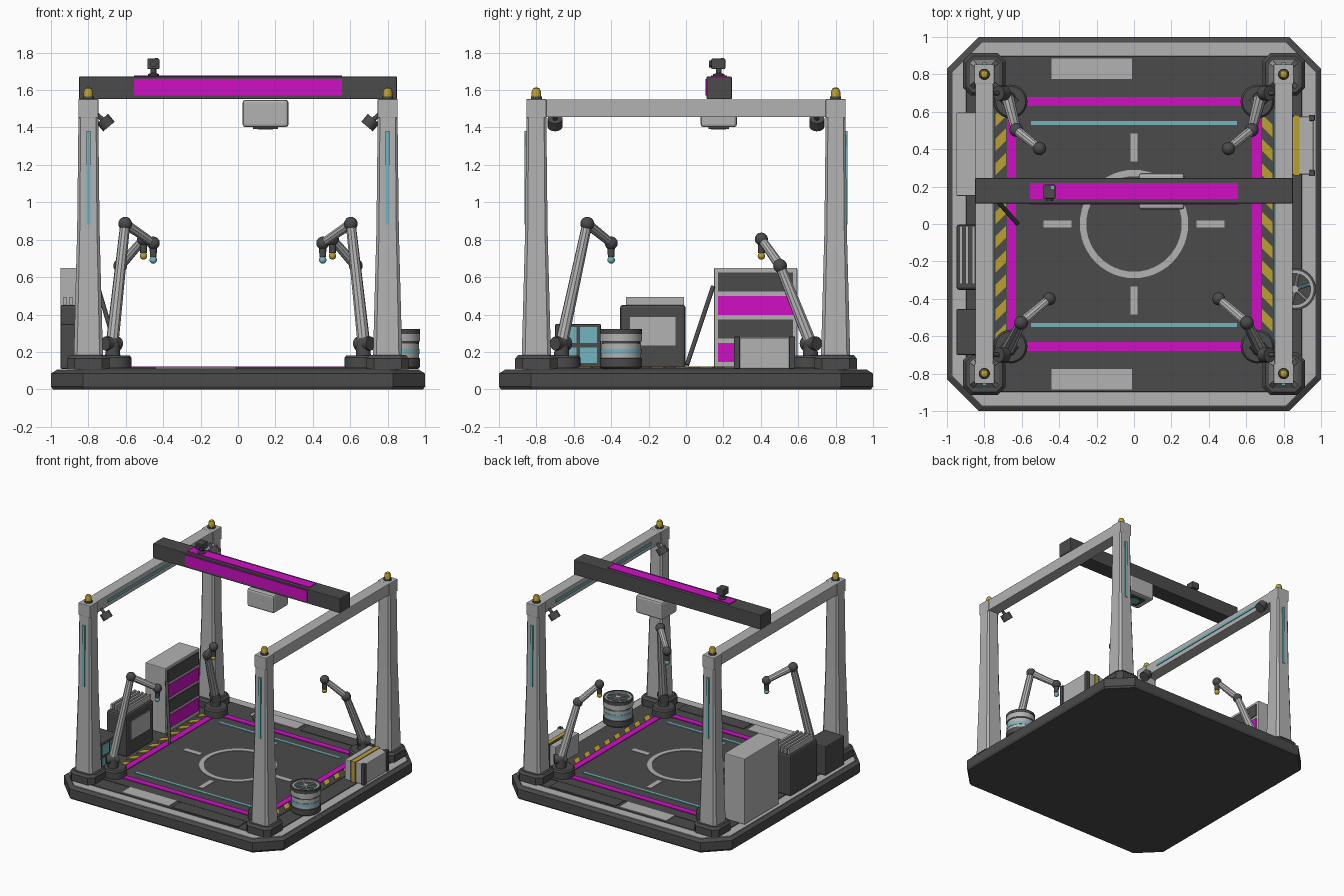
import bpy, bmesh, math
from mathutils import Vector

if "Cube" in bpy.data.objects:
    bpy.data.objects.remove(bpy.data.objects["Cube"])


def material(name, r, g, b):
    m = bpy.data.materials.new(name)
    m.use_nodes = True
    m.diffuse_color = (r, g, b, 1)
    m.node_tree.nodes["Principled BSDF"].inputs["Base Color"].default_value = (r, g, b, 1)
    return m


DARK = material("dark_grey", .07, .07, .07)
LIGHT = material("light_grey", .45, .45, .45)
PINK = material("magenta", .62, .005, .56)
CYAN = material("cyan", .17, .47, .53)
GOLD = material("yellow", .5, .35, .03)


def finish(name, bm, mat, bevel=0, smooth=False):
    bmesh.ops.recalc_face_normals(bm, faces=bm.faces)
    mesh = bpy.data.meshes.new(name)
    bm.to_mesh(mesh)
    bm.free()
    ob = bpy.data.objects.new(name, mesh)
    bpy.context.collection.objects.link(ob)
    mesh.materials.append(mat)
    if bevel:
        mod = ob.modifiers.new("edge", "BEVEL")
        mod.width, mod.segments = bevel, 2
    if smooth:
        bpy.ops.object.select_all(action="DESELECT")
        ob.select_set(True)
        bpy.context.view_layer.objects.active = ob
        bpy.ops.object.shade_smooth_by_angle(angle=math.radians(35))
    return ob


def box(name, mat, x, y, z, bevel=0):
    """Box from (low, high) pairs."""
    bm = bmesh.new()
    bmesh.ops.create_cube(bm, size=1)
    for v in bm.verts:
        v.co = [r[0] if c < 0 else r[1] for c, r in zip(v.co, (x, y, z))]
    return finish(name, bm, mat, bevel)


def side(s, a, b):
    """A range mirrored to side s."""
    return tuple(sorted((s * a, s * b)))


def loft(name, mat, rings, wrap=False, smooth=False):
    bm = bmesh.new()
    rows = [[bm.verts.new(p) for p in r] for r in rings]
    n = len(rows[0])
    pairs = list(zip(rows, rows[1:])) + ([(rows[-1], rows[0])] if wrap else [])
    for a, b in pairs:
        for i in range(n):
            j = (i + 1) % n
            bm.faces.new((a[i], a[j], b[j], b[i]))
    if not wrap:
        bm.faces.new(rows[0])
        bm.faces.new(rows[-1])
    return finish(name, bm, mat, 0, smooth)


def octagon(h, c, z, x=0, y=0):
    k = h - c
    pts = ((h, -k), (h, k), (k, h), (-k, h), (-h, k), (-h, -k), (-k, -h), (k, -h))
    return [(x + a, y + b, z) for a, b in pts]


def circle(r, z, x=0, y=0, n=32):
    return [(x + r * math.cos(math.tau * i / n), y + r * math.sin(math.tau * i / n), z)
            for i in range(n)]


def turned(name, mat, x, y, profile):
    return loft(name, mat, [circle(r, z, x, y) for r, z in profile], smooth=True)


def rod(name, mat, a, b, r1, r2, n=16):
    a, b = Vector(a), Vector(b)
    bm = bmesh.new()
    bmesh.ops.create_cone(bm, cap_ends=True, segments=n, radius1=r1, radius2=r2,
                          depth=(b - a).length)
    turn = (b - a).to_track_quat("Z", "Y")
    for v in bm.verts:
        v.co = turn @ v.co + (a + b) / 2
    return finish(name, bm, mat, 0, True)


def ball(name, mat, p, r):
    bm = bmesh.new()
    bmesh.ops.create_uvsphere(bm, u_segments=18, v_segments=10, radius=r)
    bmesh.ops.translate(bm, verts=bm.verts, vec=p)
    return finish(name, bm, mat, 0, True)


# Platform: chamfered base, light rim, dark deck and arena floor
loft("base", DARK, [octagon(.99, .165, 0), octagon(1, .17, .015),
                    octagon(1, .17, .085), octagon(.975, .16, .1)])
loft("rim", LIGHT, [octagon(.97, .158, .1), octagon(.97, .158, .107)])
loft("deck", DARK, [octagon(.9, .13, .1), octagon(.895, .13, .112)])
box("arena_floor", DARK, (-.76, .76), (-.77, .77), (.11, .116))

# Floor markings
loft("centre_ring", LIGHT, [circle(r, z, n=48) for r, z in
                            ((.29, .115), (.29, .12), (.255, .12), (.255, .115))], wrap=True)
for s in (-1, 1):
    box("tick_x", LIGHT, side(s, .335, .485), (-.02, .02), (.115, .12))
    box("tick_y", LIGHT, (-.02, .02), side(s, .335, .485), (.115, .12))
    box("cyan_line", CYAN, (-.55, .55), side(s, .53, .55), (.115, .12))
    box("border_y", PINK, (-.68, .68), side(s, .63, .68), (.115, .122))
    box("border_x", PINK, side(s, .63, .68), (-.63, .63), (.115, .122))
    box("side_panel", LIGHT, (-.44, -.01), side(s, .775, .885), (.11, .119))
    box("side_plate", DARK, (.02, .62), side(s, .775, .885), (.11, .117))
    x0, x1 = side(s, .685, .74)
    for i in range(10):
        y = -.65 + i * .13
        stripe = [(x0, y), (x1, y + s * -.055), (x1, y + .065 + s * -.055), (x0, y + .065)]
        loft("hazard_stripe", GOLD, [[(a, b, z) for a, b in stripe] for z in (.115, .121)])

# Four corner posts with beacons, light strips and lamps
for sx in (-1, 1):
    for sy in (-1, 1):
        x, y = .8 * sx, .8 * sy
        loft("post_foot", DARK, [octagon(.113, .04, .105, x, y), octagon(.113, .04, .165, x, y),
                                 octagon(.098, .035, .183, x, y)])
        loft("post", LIGHT, [octagon(.078, .018, .18, x, y), octagon(.06, .014, .85, x, y),
                             octagon(.053, .012, 1.46, x, y)])
        box("post_cap", LIGHT, (x - .054, x + .054), (y - .054, y + .054), (1.452, 1.552), .005)
        box("post_light", CYAN, (x - .011, x + .011), side(sy, .85, .864), (.88, 1.38))
        turned("beacon_base", DARK, x, y, ((.03, 1.55), (.03, 1.565)))
        turned("beacon", GOLD, x, y, ((.025, 1.56), (.025, 1.592), (.018, 1.608), (.006, 1.614)))
        rod("lamp", DARK, (.725 * sx, .7 * sy, 1.447), (.69 * sx, .7 * sy, 1.405), .04, .04)
        rod("lamp_bracket", DARK, (.755 * sx, .7 * sy, 1.47), (.71 * sx, .7 * sy, 1.43), .012, .012)
    box("side_beam", LIGHT, side(sx, .752, .848), (-.84, .84), (1.456, 1.55), .004)
    box("beam_light", CYAN, side(sx, .746, .753), (-.62, .62), (1.492, 1.514))

# Gantry across the top
box("gantry", DARK, (-.85, .85), (.11, .245), (1.552, 1.672), .005)
box("gantry_front_panel", PINK, (-.555, .555), (.103, .111), (1.572, 1.66))
box("gantry_top_panel", PINK, (-.555, .555), (.135, .22), (1.67, 1.678))
box("projector", LIGHT, (.025, .27), (.078, .272), (1.402, 1.548), .015)
box("projector_lens_frame", DARK, (.08, .215), (.12, .23), (1.393, 1.405))
turned("projector_lens", CYAN, .147, .175, ((.04, 1.389), (.04, 1.396)))
turned("camera_neck", DARK, -.452, .175, ((.03, 1.67), (.03, 1.685), (.015, 1.69), (.015, 1.72)))
box("camera_head", DARK, (-.485, -.42), (.135, .21), (1.712, 1.768), .006)
box("camera_light", CYAN, (-.443, -.428), (.188, .203), (1.765, 1.771))
rod("camera_eye", DARK, (-.452, .138, 1.74), (-.452, .122, 1.74), .018, .018)

# Robot arms at the four corners
for sx in (-1, 1):
    for sy, tip, elbow, wrist in ((-1, CYAN, (.603, .528, .885), (.453, .4, .782)),
                                  (1, GOLD, (.63, .503, .66), (.505, .403, .803))):
        def at(p):
            return Vector((p[0] * sx, p[1] * sy, p[2]))
        shoulder = at((.672, .665, .25))
        turned("arm_base", DARK, .66 * sx, .655 * sy, ((.09, .11), (.09, .17), (.08, .182)))
        turned("arm_hub", DARK, .67 * sx, .665 * sy, ((.04, .18), (.038, .25)))
        rod("arm_shoulder", DARK, at((.71, .7, .245)), at((.64, .635, .245)), .037, .037)
        ball("arm_shoulder_joint", DARK, shoulder, .039)
        e, w = at(elbow), at(wrist)
        rod("upper_arm", LIGHT, shoulder, e, .034, .027, 10)
        ball("elbow_joint", DARK, e, .037)
        rod("forearm", LIGHT, e, w, .027, .023, 10)
        ball("wrist_joint", DARK, w, .035)
        rod("tool", DARK, w, w - Vector((0, 0, .075)), .02, .018)
        ball("tool_tip", tip, w - Vector((0, 0, .09)), .02)

# Tall cabinet with coloured drawers
box("cabinet", LIGHT, (-.95, -.765), (.15, .595), (.11, .65), .006)
for i in range(4):
    z = .145 + i * .126
    box("cabinet_drawer", DARK if i % 2 else PINK, (-.766, -.758), (.172, .573), (z, z + .103))

# Generator with cooling fins
box("generator", DARK, (-.95, -.765), (-.352, -.003), (.11, .452), .015)
box("generator_panel", LIGHT, (-.766, -.758), (-.3, -.055), (.235, .388))
for i in range(5):
    x = -.933 + i * .033
    box("cooling_fin", LIGHT, (x, x + .016), (-.32, -.01), (.445, .495))

# Low storage box with cyan screens
box("storage_box", DARK, (-.95, -.765), (-.7, -.455), (.11, .35), .008)
for y in (-.675, -.567):
    for z in (.14, .247):
        box("storage_screen", CYAN, (-.766, -.758), (y, y + .09), (z, z + .085))

# Leaning bar
rod("leaning_bar", DARK, (-.625, .005, .13), (-.75, .145, .55), .012, .012)

# Drum with a spoked wheel on top
DX, DY = .86, -.348
turned("drum_bottom", DARK, DX, DY, ((.1, .11), (.113, .12), (.113, .165), (.105, .17)))
turned("drum_body", LIGHT, DX, DY, ((.108, .165), (.108, .245)))
turned("drum_band", CYAN, DX, DY, ((.111, .19), (.111, .215)))
turned("drum_groove", DARK, DX, DY, ((.104, .243), (.104, .256)))
turned("drum_upper", LIGHT, DX, DY, ((.113, .255), (.113, .295)))
turned("drum_top", DARK, DX, DY, ((.112, .294), (.112, .305)))
for name, mat, ro, ri, top in (("drum_lip", DARK, .113, .1, .322), ("drum_ring", LIGHT, .1, .084, .318)):
    loft(name, mat, [circle(r, z, DX, DY) for r, z in
                     ((ro, .3), (ro, top), (ri, top), (ri, .3))], wrap=True, smooth=True)
for i in range(6):
    a = math.tau * i / 6 + .3
    rod("drum_spoke", LIGHT if i % 3 else CYAN, (DX, DY, .309),
        (DX + .088 * math.cos(a), DY + .088 * math.sin(a), .309), .008, .008, 8)
turned("drum_hub", LIGHT, DX, DY, ((.02, .3), (.02, .32)))

# Equipment case with a yellow strap and dark corners
box("case", LIGHT, (.785, .96), (.265, .575), (.11, .275), .006)
box("case_strap", GOLD, (.852, .885), (.258, .582), (.11, .281))
box("case_seam", DARK, (.835, .85), (.26, .58), (.11, .279))
for y in (.272, .568):
    box("case_corner", DARK, (.935, .967), (y - .016, y + .016), (.11, .282), .004)
